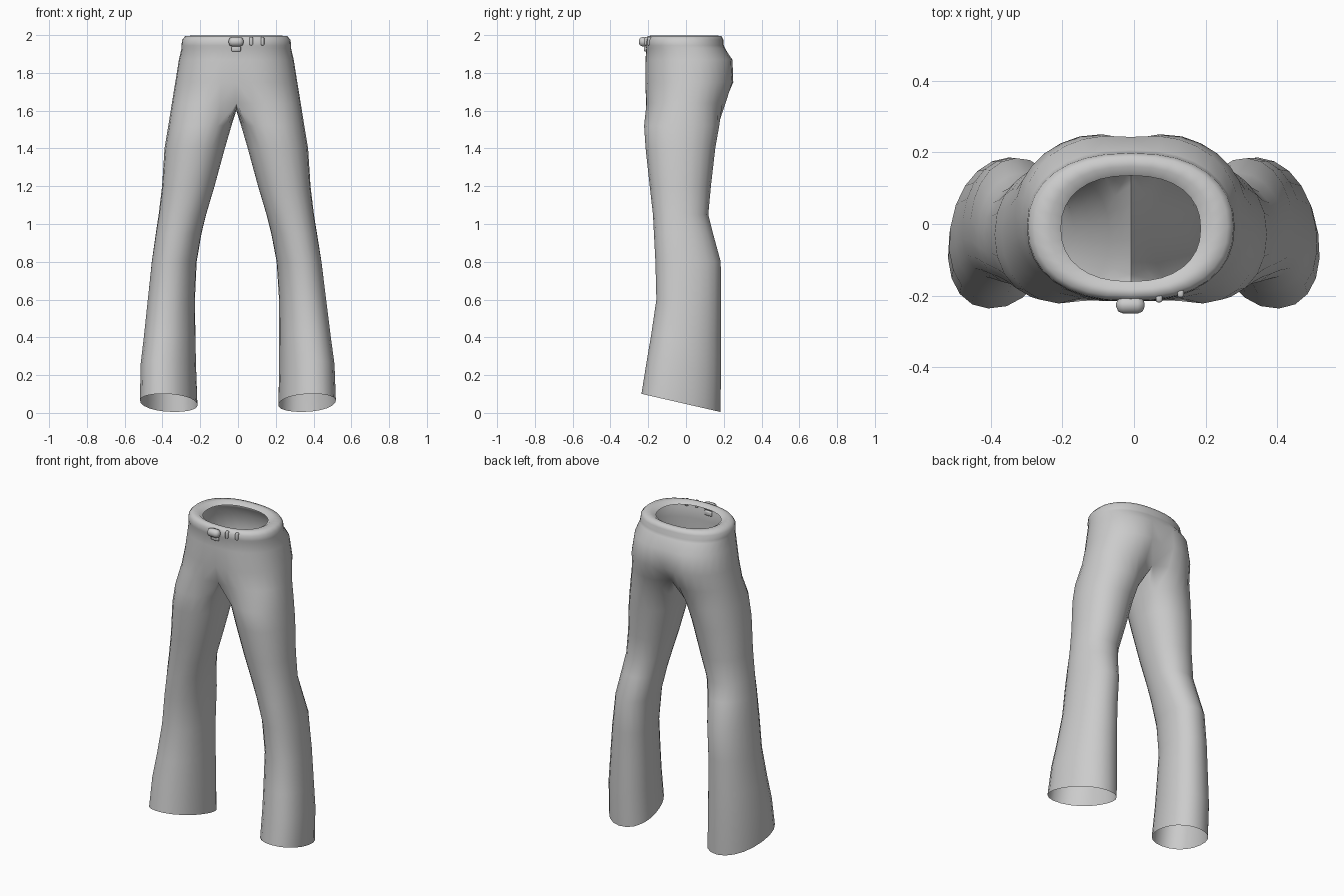
import bpy, bmesh, math

if "Cube" in bpy.data.objects:
    bpy.data.objects.remove(bpy.data.objects["Cube"])

M, K = 16, 6   # points round the outside of a half, points along the crotch

cloth = bpy.data.materials.new("grey cloth")
cloth.diffuse_color = (0.6, 0.6, 0.6, 1)
cloth.use_nodes = True
cloth.node_tree.nodes["Principled BSDF"].inputs["Base Color"].default_value = cloth.diffuse_color

# waist and hip levels: z, half width, front y, back y, front dent, back dent
HIPS = [
    (1.980, .195, -.160, .135, 0, 0),
    (1.998, .225, -.182, .160, 0, 0),
    (1.995, .270, -.203, .188, 0, 0),
    (1.975, .287, -.214, .198, 0, 0),
    (1.945, .290, -.216, .200, 0, 0),
    (1.930, .290, -.211, .207, 0, 0),
    (1.870, .304, -.218, .253, .004, .010),
    (1.750, .323, -.222, .262, .010, .025),
    (1.640, .341, -.226, .228, .035, .070),
]
# leg levels: z, inner x, outer x, front y, back y, toe-out skew, hem tilt
LEGS = [
    (1.52, .025, .360, -.222, .176, 0, 0),
    (1.40, .060, .380, -.214, .155, 0, 0),
    (1.20, .115, .393, -.192, .132, .02, 0),
    (1.05, .160, .411, -.175, .118, .04, 0),
    (.95, .185, .427, -.170, .143, .06, 0),
    (.80, .212, .450, -.162, .184, .08, 0),
    (.60, .223, .473, -.157, .185, .10, 0),
    (.40, .222, .495, -.185, .185, .12, .01),
    (.25, .220, .513, -.208, .186, .14, .025),
    (.053, .215, .518, -.236, .182, .15, .048),
]


def power(v, p):
    return math.copysign(abs(v) ** p, v)


def hip_arc(z, w, front, back, df, db):
    """Half section from the front seam round the hip to the back seam."""
    pts, cy, ry = [], (front + back) / 2, (back - front) / 2
    for i in range(M + 1):
        a = math.pi * (i / M - .5)
        x = w * power(max(math.cos(a), 0), .85) if 0 < i < M else 0
        s = power(math.sin(a), .9)
        dent = max(0, 1 - x / (.55 * w)) ** 2
        pts.append((x, cy + ry * s + dent * (df if s < 0 else -db), z))
    return pts


def leg_ring(z, x0, x1, front, back, skew, tilt):
    """Closed section of one leg, beginning at the inner front."""
    cx, cy, ry = (x0 + x1) / 2, (front + back) / 2, (back - front) / 2
    rx = math.sqrt(((x1 - x0) / 2) ** 2 - (skew * ry) ** 2)
    angles = [-140 + 280 * i / M for i in range(M + 1)]
    angles += [140 + 80 * i / (K + 1) for i in range(1, K + 1)]
    pts = []
    for a in map(math.radians, angles):
        y = ry * power(math.sin(a), .93)
        x = cx + rx * power(math.cos(a), .93) - skew * y
        pts.append((x, cy + y, z - tilt * y / ry))
    return pts


def smooth(ob, angle):
    ob.data.materials.append(cloth)
    bpy.ops.object.select_all(action='DESELECT')
    bpy.context.view_layer.objects.active = ob
    ob.select_set(True)
    bpy.ops.object.shade_smooth_by_angle(angle=math.radians(angle))


def finish(bm, name, angle=60):
    bmesh.ops.recalc_face_normals(bm, faces=bm.faces)
    me = bpy.data.meshes.new(name)
    bm.to_mesh(me)
    bm.free()
    ob = bpy.data.objects.new(name, me)
    bpy.context.collection.objects.link(ob)
    smooth(ob, angle)


# trousers: both halves share the centre seam
bm = bmesh.new()
for side in (1, -1):
    def row(pts):
        return [bm.verts.new((side * x, y, z)) for x, y, z in pts]

    def bridge(a, b, closed):
        n = len(a)
        for i in range(n if closed else n - 1):
            j = (i + 1) % n
            bm.faces.new((a[i], a[j], b[j], b[i]))

    arcs = [row(hip_arc(*h)) for h in HIPS]
    for a, b in zip(arcs, arcs[1:]):
        bridge(a, b, False)
    # crotch saddle closes the lowest hip arc into a leg ring
    front, back = arcs[-1][0].co, arcs[-1][-1].co
    saddle = []
    for i in range(1, K + 1):
        u = i / (K + 1)
        saddle.append((0, back.y + (front.y - back.y) * u,
                       1.60 + .04 * (2 * u - 1) ** 2))
    rings = [arcs[-1] + row(saddle)] + [row(leg_ring(*l)) for l in LEGS]
    for a, b in zip(rings, rings[1:]):
        bridge(a, b, True)
bmesh.ops.remove_doubles(bm, verts=bm.verts, dist=.0005)
for v in bm.verts:                       # slight lean of the upper part
    v.co.x -= .009 * min(1, v.co.z)
finish(bm, "trousers")


def block(name, loc, size, bevel):
    bm = bmesh.new()
    bmesh.ops.create_cube(bm, size=1)
    for v in bm.verts:
        v.co = [c * s + l for c, s, l in zip(v.co, size, loc)]
    bmesh.ops.bevel(bm, geom=bm.edges[:], offset=bevel, segments=2,
                    affect='EDGES', profile=.5)
    finish(bm, name)


# waist fastening and front loops
block("waist_button", (-.01, -.226, 1.965), (.08, .048, .05), .02)
block("fly_tab", (-.01, -.212, 1.928), (.05, .02, .03), .006)
for k, (x, y) in enumerate([(.07, -.208), (.13, -.194)]):
    block("belt_loop_%d" % (k + 1), (x, y, 1.968), (.018, .022, .045), .006)
